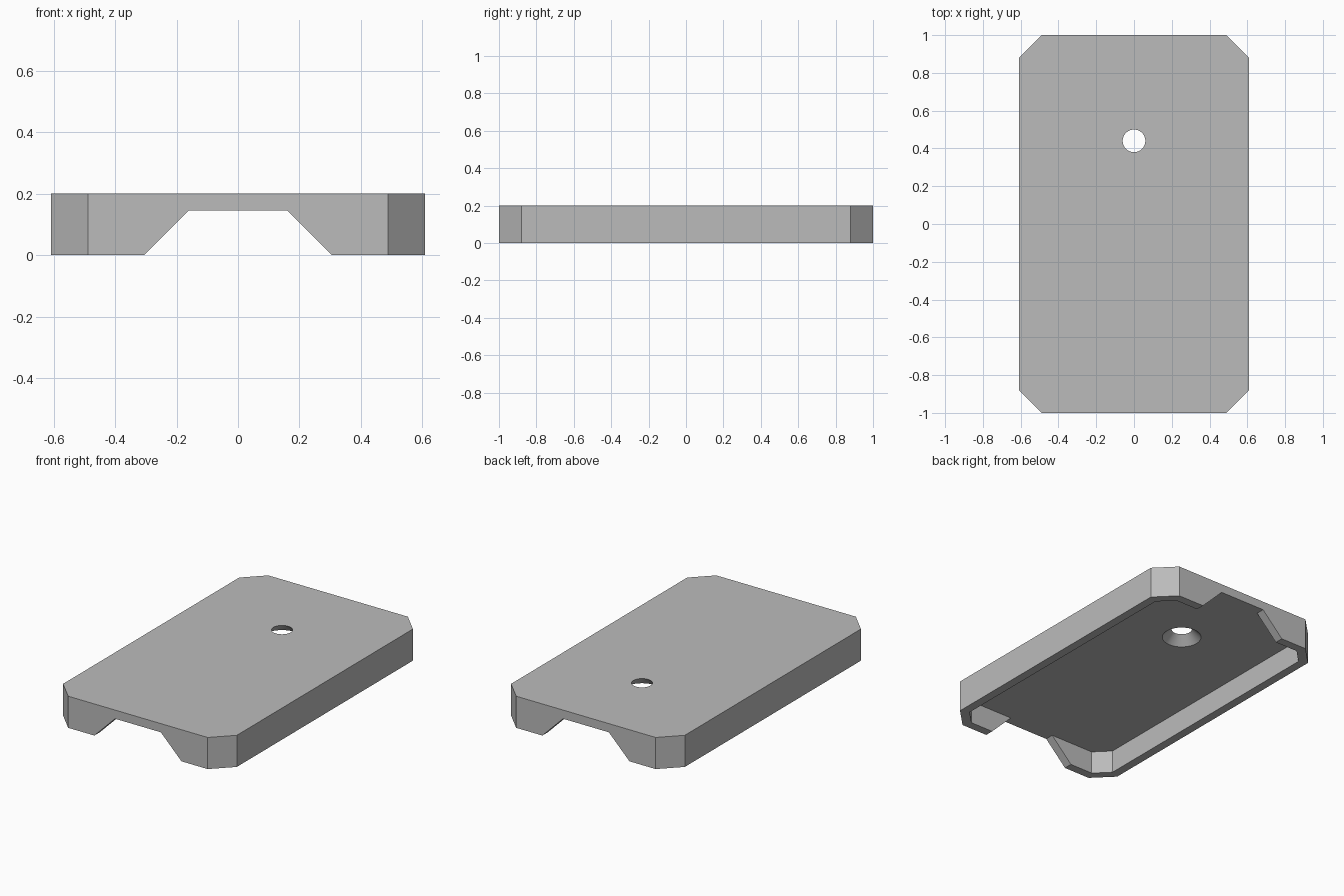
import bpy
import bmesh
import math
from mathutils import Matrix

cube = bpy.data.objects.get("Cube")
if cube:
    bpy.data.objects.remove(cube, do_unlink=True)

HALF_X, HALF_Y, HEIGHT = 0.608, 1.0, 0.2
CHAMFER, WALL, CEILING = 0.12, 0.055, 0.145
HOLE_Y, HOLE_R = 0.44, 0.06

grey = bpy.data.materials.new("plain grey")
grey.use_nodes = True
colour = (0.5, 0.5, 0.5, 1)
grey.diffuse_color = colour
grey.node_tree.nodes["Principled BSDF"].inputs["Base Color"].default_value = colour


def add_object(name, bm):
    bmesh.ops.recalc_face_normals(bm, faces=bm.faces)
    mesh = bpy.data.meshes.new(name)
    bm.to_mesh(mesh)
    bm.free()
    mesh.materials.append(grey)
    obj = bpy.data.objects.new(name, mesh)
    bpy.context.collection.objects.link(obj)
    return obj


def prism(name, points, travel):
    """Extrude a closed outline along a vector."""
    bm = bmesh.new()
    face = bm.faces.new([bm.verts.new(p) for p in points])
    ext = bmesh.ops.extrude_face_region(bm, geom=[face])
    moved = [v for v in ext["geom"] if isinstance(v, bmesh.types.BMVert)]
    bmesh.ops.translate(bm, verts=moved, vec=travel)
    return add_object(name, bm)


def chamfered(inset, z):
    """Rectangle with cut corners, inset evenly from the outer outline."""
    x, y = HALF_X - inset, HALF_Y - inset
    c = CHAMFER - inset * (2 - math.sqrt(2))
    return [(x - c, -y, z), (x, c - y, z), (x, y - c, z), (x - c, y, z),
            (c - x, y, z), (-x, y - c, z), (-x, c - y, z), (c - x, -y, z)]


# Solid cover and the cutters that shape it
cover = prism("cover", chamfered(0, 0), (0, 0, HEIGHT))

low = 0.1
top_half = 0.16
base_half = top_half + CEILING + low
notch = prism("notch_cutter",
              [(-base_half, -2, -low), (base_half, -2, -low),
               (top_half, -2, CEILING), (-top_half, -2, CEILING)], (0, 4, 0))
cavity = prism("cavity_cutter", chamfered(WALL, -low), (0, 0, CEILING + low))

# Countersunk hole, widening downwards at 45 degrees
margin = 0.02
depth = HEIGHT - CEILING + 2 * margin
bm = bmesh.new()
bmesh.ops.create_cone(bm, cap_ends=True, segments=48,
                      radius1=HOLE_R + depth - margin, radius2=HOLE_R - margin,
                      depth=depth,
                      matrix=Matrix.Translation((0, HOLE_Y, (HEIGHT + CEILING) / 2)))
hole = add_object("hole_cutter", bm)

cutters = [notch, cavity, hole]
for cutter in cutters:
    cutter.hide_render = True
    mod = cover.modifiers.new(cutter.name, 'BOOLEAN')
    mod.operation = 'DIFFERENCE'
    mod.solver = 'EXACT'
    mod.object = cutter

# Bake the cuts and drop the helpers
evaluated = cover.evaluated_get(bpy.context.evaluated_depsgraph_get())
baked = bpy.data.meshes.new_from_object(evaluated)
cover.modifiers.clear()
cover.data = baked
for cutter in cutters:
    bpy.data.objects.remove(cutter, do_unlink=True)

# Smooth the countersink, keep every other edge sharp
bpy.ops.object.select_all(action='DESELECT')
cover.select_set(True)
bpy.context.view_layer.objects.active = cover
bpy.ops.object.shade_smooth_by_angle(angle=math.radians(30))
